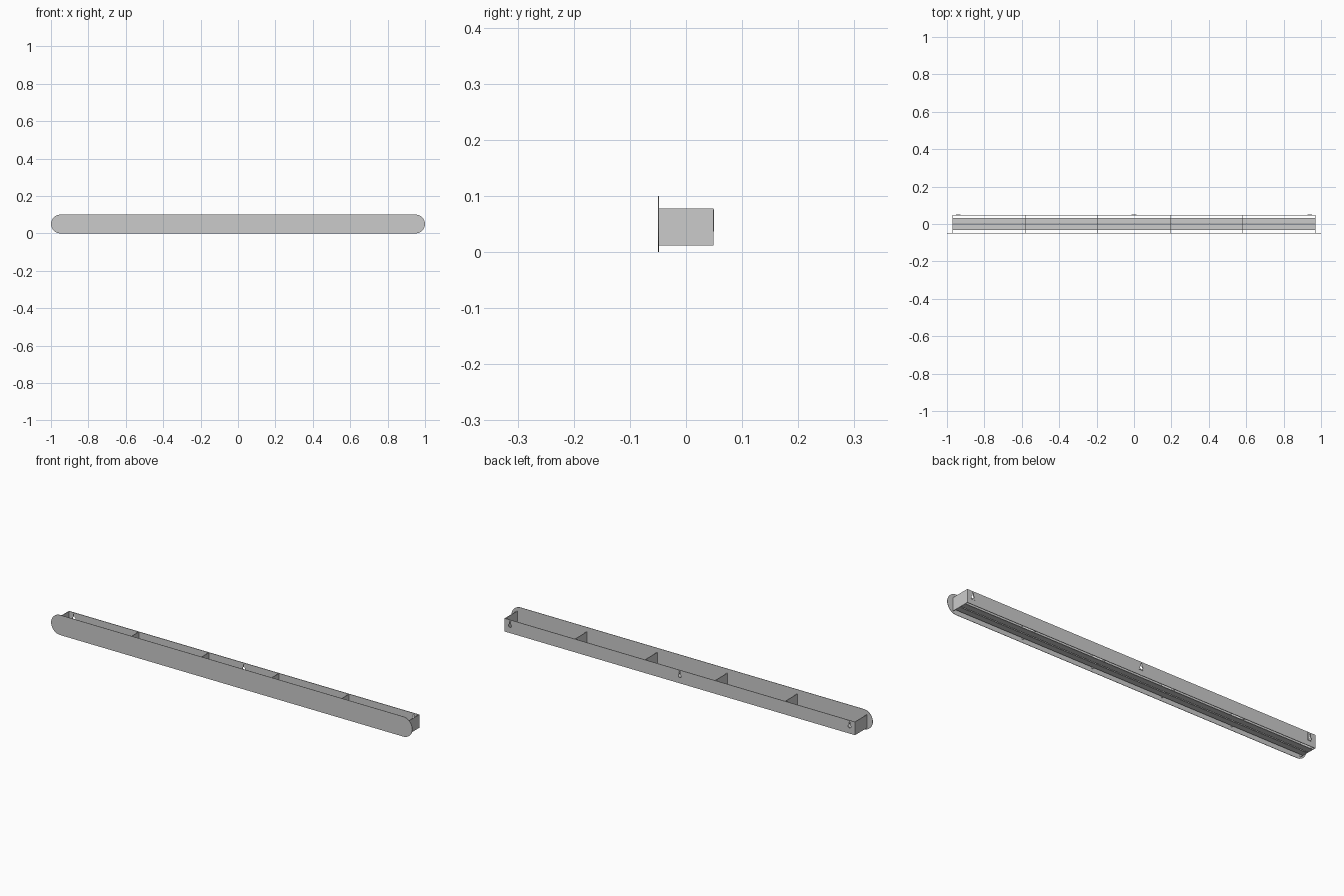
import bpy, bmesh, math

if "Cube" in bpy.data.objects:
    bpy.data.objects.remove(bpy.data.objects["Cube"])

HALF = 0.97                  # half length of the box behind the front panel
Z0, Z1 = 0.012, 0.078        # bottom and top of the box
T = 0.003                    # sheet thickness


def finish(bm, name):
    bmesh.ops.recalc_face_normals(bm, faces=bm.faces)
    me = bpy.data.meshes.new(name)
    bm.to_mesh(me)
    bm.free()
    ob = bpy.data.objects.new(name, me)
    bpy.context.collection.objects.link(ob)
    return ob


def box(name, x0, x1, y0, y1, z0, z1):
    bm = bmesh.new()
    bmesh.ops.create_cube(bm, size=1)
    for v in bm.verts:
        v.co = ((x0 + x1) / 2 + v.co.x * (x1 - x0),
                (y0 + y1) / 2 + v.co.y * (y1 - y0),
                (z0 + z1) / 2 + v.co.z * (z1 - z0))
    return finish(bm, name)


def prism(name, outline, y0, y1):
    """Extrude an (x, z) outline along y."""
    bm = bmesh.new()
    face = bm.faces.new([bm.verts.new((x, y0, z)) for x, z in outline])
    ext = bmesh.ops.extrude_face_region(bm, geom=[face])
    verts = [g for g in ext["geom"] if isinstance(g, bmesh.types.BMVert)]
    bmesh.ops.translate(bm, verts=verts, vec=(0, y1 - y0, 0))
    return finish(bm, name)


def arc(cx, cz, r, a0, a1, n):
    return [(cx + r * math.cos(math.radians(a0 + (a1 - a0) * i / n)),
             cz + r * math.sin(math.radians(a0 + (a1 - a0) * i / n))) for i in range(n + 1)]


# Front panel with round ends
stadium = arc(0.95, 0.05, 0.05, -90, 90, 20) + arc(-0.95, 0.05, 0.05, 90, 270, 20)
prism("front_panel", stadium, -0.05, -0.048)

# Back panel
back = box("back_panel", -HALF, HALF, 0.049 - T, 0.049, Z0, Z1)

# End panels
for name, s in (("left_end", -1), ("right_end", 1)):
    a, b = sorted((s * HALF, s * (HALF - T)))
    box(name, a, b, -0.048, 0.049 - T, Z0, Z1)

# Dividers making five equal bays
for i in range(1, 5):
    x = -HALF + 2 * HALF * i / 5
    box(f"divider_{i}", x - T / 2, x + T / 2, -0.048, 0.049 - T, Z0 + T, Z1)

# Lengthwise floor slats with open gaps on both sides
for name, y0, y1 in (("front_slat", -0.033, -0.003), ("rear_slat", 0.003, 0.033)):
    box(name, -HALF + T, HALF - T, y0, y1, Z0, Z0 + T)

# Keyhole hangers on the back, cut through plate and panel
for i, x in enumerate((-0.94, 0, 0.94)):
    plate = box(f"hanger_plate_{i + 1}", x - 0.013, x + 0.013, 0.049, 0.05, 0.037, 0.076)
    hole = arc(x, 0.049, 0.008, 112, 428, 20) + arc(x, 0.068, 0.003, 0, 180, 8)
    cutter = prism(f"keyhole_cutter_{i + 1}", hole, 0.04, 0.06)
    cutter.hide_render = True
    cutter.hide_set(True)
    for ob in (plate, back):
        mod = ob.modifiers.new("keyhole", "BOOLEAN")
        mod.operation = "DIFFERENCE"
        mod.solver = "EXACT"
        mod.object = cutter
